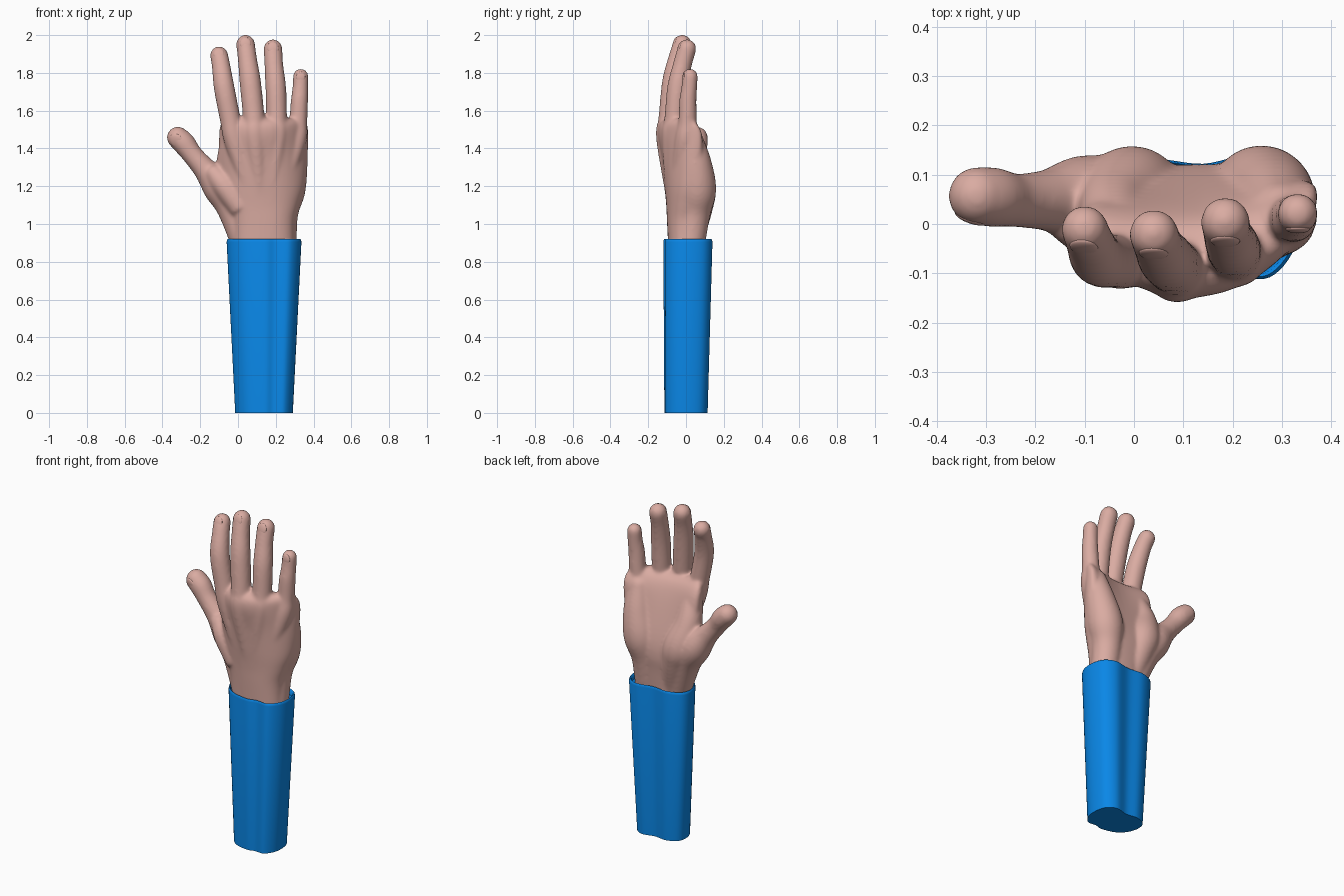
import bpy, bmesh, math
from mathutils import Vector, Matrix

cube = bpy.data.objects.get("Cube")
if cube:
    bpy.data.objects.remove(cube, do_unlink=True)


def material(name, rgb):
    m = bpy.data.materials.new(name)
    m.use_nodes = True
    m.diffuse_color = (*rgb, 1)
    m.node_tree.nodes["Principled BSDF"].inputs["Base Color"].default_value = (*rgb, 1)
    return m


skin = material("skin", (0.70, 0.41, 0.36))
blue = material("sleeve blue", (0.003, 0.255, 0.84))


def make_object(name, bm, mat):
    bmesh.ops.recalc_face_normals(bm, faces=bm.faces)
    mesh = bpy.data.meshes.new(name)
    bm.to_mesh(mesh)
    bm.free()
    mesh.materials.append(mat)
    obj = bpy.data.objects.new(name, mesh)
    bpy.context.collection.objects.link(obj)
    return obj


def smooth_path(points, steps, closed=False):
    """Catmull-Rom interpolation of points of any dimension."""
    p = [Vector(q) for q in points]
    p = [p[-1]] + p + p[:2] if closed else [2 * p[0] - p[1]] + p + [2 * p[-1] - p[-2]]
    out = []
    for a, b, c, d in zip(p, p[1:], p[2:], p[3:]):
        for i in range(steps):
            t = i / steps
            out.append(b + (c - a) * (t / 2) + (2 * a - 5 * b + 4 * c - d) * (t * t / 2)
                       + (3 * b - a - 3 * c + d) * (t ** 3 / 2))
    return out if closed else out + [p[-2]]


def loft(bm, rings):
    """Skin a list of equal-length rings and cap both ends."""
    loops = [[bm.verts.new(v) for v in ring] for ring in rings]
    n = len(loops[0])
    for lo, hi in zip(loops, loops[1:]):
        for i in range(n):
            j = (i + 1) % n
            bm.faces.new((lo[i], lo[j], hi[j], hi[i]))
    bm.faces.new(loops[0][::-1])
    bm.faces.new(loops[-1])


def frame(direction, outward):
    """Along, outward and sideways axes of a finger."""
    t = direction.normalized()
    n = (outward - t * outward.dot(t)).normalized()
    return t, n, t.cross(n)


FRONT = Vector((0, -1, 0))
THUMB_OUT = Vector((-0.45, -0.9, -0.1))


def tube(bm, points, outward=FRONT, sides=24):
    """Round limb through (x, y, z, radius) points with a domed tip."""
    path = smooth_path(points, 6)
    rings = []
    for i, p in enumerate(path):
        d = path[min(i + 1, len(path) - 1)].xyz - path[max(i - 1, 0)].xyz
        t, n, s = frame(d, outward)
        lift = [(0, 1)]
        if i == len(path) - 1:
            lift += [(math.sin(a), math.cos(a)) for a in (0.3, 0.6, 0.9, 1.2, 1.45)]
        for up, wide in lift:
            rings.append([p.xyz + t * up * p.w + wide * p.w *
                          (n * math.cos(2 * math.pi * k / sides) + s * math.sin(2 * math.pi * k / sides))
                          for k in range(sides)])
    loft(bm, rings)


# Finger chains run from the tendon at the wrist to the tip
FINGERS = {
    "index": [(0.07, -0.07, 1.13, 0.03), (-0.015, -0.075, 1.43, 0.055), (-0.04, -0.075, 1.55, 0.055),
              (-0.073, -0.07, 1.72, 0.055), (-0.09, -0.035, 1.84, 0.049), (-0.10, -0.01, 1.893, 0.048)],
    "middle": [(0.12, -0.075, 1.13, 0.03), (0.09, -0.098, 1.45, 0.06), (0.085, -0.09, 1.55, 0.057),
               (0.065, -0.07, 1.75, 0.057), (0.05, -0.045, 1.87, 0.051), (0.04, -0.02, 1.952, 0.050)],
    "ring": [(0.17, -0.075, 1.13, 0.03), (0.205, -0.07, 1.45, 0.058), (0.205, -0.06, 1.55, 0.055),
             (0.20, -0.045, 1.72, 0.055), (0.19, -0.02, 1.84, 0.050), (0.185, 0.005, 1.928, 0.050)],
    "little": [(0.22, -0.065, 1.13, 0.03), (0.30, -0.005, 1.42, 0.058), (0.318, 0.008, 1.54, 0.049),
               (0.325, 0.010, 1.65, 0.046), (0.33, 0.017, 1.72, 0.042), (0.332, 0.022, 1.782, 0.041)],
    "thumb": [(0.04, 0.015, 0.88, 0.07), (-0.03, 0.04, 1.09, 0.085), (-0.10, 0.05, 1.20, 0.09),
              (-0.175, 0.048, 1.29, 0.063), (-0.24, 0.048, 1.365, 0.055), (-0.285, 0.054, 1.425, 0.061),
              (-0.318, 0.057, 1.457, 0.059)],
}
# Flesh of the palm: thumb pad, outer heel and the web between thumb and index
PADS = [
    [(0.06, 0.03, 0.92, 0.065), (0.02, 0.055, 1.09, 0.088), (-0.01, 0.06, 1.19, 0.097),
     (-0.04, 0.03, 1.32, 0.075), (-0.03, -0.02, 1.45, 0.06)],
    [(0.235, 0.02, 0.86, 0.075), (0.235, 0.045, 1.05, 0.083), (0.257, 0.06, 1.18, 0.100),
     (0.283, 0.05, 1.32, 0.086), (0.295, 0.022, 1.46, 0.064)],
    [(0.02, -0.03, 1.08, 0.065), (-0.07, -0.015, 1.20, 0.065), (-0.125, 0.005, 1.265, 0.05)],
]

# Palm and wrist: (z, x min, x max, centre y, half depth, arch)
PALM = [(0.80, -0.02, 0.30, 0.0, 0.09, 0), (1.0, -0.03, 0.30, 0.005, 0.105, 0),
        (1.10, -0.06, 0.325, 0.008, 0.113, 0.2), (1.20, -0.085, 0.355, -0.002, 0.113, 0.6),
        (1.35, -0.10, 0.368, -0.03, 0.10, 1.1), (1.47, -0.10, 0.372, -0.06, 0.09, 1.6),
        (1.53, -0.092, 0.366, -0.072, 0.07, 1.6), (1.56, -0.07, 0.345, -0.075, 0.035, 1.6)]
bm = bmesh.new()
rings = []
for z, x0, x1, yc, depth, arch in smooth_path(PALM, 4):
    ring = []
    for k in range(48):
        a = 2 * math.pi * k / 48
        c, s = math.cos(a), math.sin(a)
        x = (x0 + x1) / 2 + (x1 - x0) / 2 * math.copysign(abs(c) ** 0.85, c)
        y = yc + depth * math.copysign(abs(s) ** 0.85, s) + arch * (x - 0.1) ** 2
        ring.append((x, y, z))
    rings.append(ring)
loft(bm, rings)
for pad in PADS:
    tube(bm, pad)
for name, chain in FINGERS.items():
    tube(bm, chain, THUMB_OUT if name == "thumb" else FRONT)

# Fuse everything into one soft surface
hand = make_object("hand", bm, skin)
remesh = hand.modifiers.new("fuse", "REMESH")
remesh.mode = "VOXEL"
remesh.voxel_size = 0.008
remesh.use_smooth_shade = True
soften = hand.modifiers.new("soften", "SMOOTH")
soften.factor = 0.5
soften.iterations = 16

# Fingernails, almost flush with the skin
for name, chain in FINGERS.items():
    tip, before = Vector(chain[-1]), Vector(chain[-2])
    t, n, s = frame(tip.xyz - before.xyz, THUMB_OUT if name == "thumb" else FRONT)
    r = tip.w
    place = (Matrix.Translation(tip.xyz + n * r * 0.77 - t * r * 0.15)
             @ Matrix((s, t, n)).transposed().to_4x4()
             @ Matrix.Diagonal((r * 0.6, r * 0.7, r * 0.21, 1)))
    bm = bmesh.new()
    bmesh.ops.create_uvsphere(bm, u_segments=24, v_segments=16, radius=1, matrix=place)
    nail = make_object(name + "_nail", bm, skin)
    nail.data.shade_smooth()

# Sleeve: a lobed outline tapering to the bottom, with a rounded open rim
OUTLINE = [(-0.06, 0.03), (-0.032, -0.045), (0.035, -0.098), (0.14, -0.12), (0.20, -0.108),
           (0.275, -0.108), (0.325, -0.05), (0.335, 0.03), (0.31, 0.105), (0.24, 0.14),
           (0.14, 0.122), (0.04, 0.13), (-0.04, 0.095)]
outline = smooth_path(OUTLINE, 6, closed=True)
mid = Vector((0.1375, 0.01))
bm = bmesh.new()
rings = []
for z, sx, sy, shift in [(0, 0.77, 0.88, -0.01), (0.905, 1, 1, 0), (0.916, 0.99, 0.985, 0),
                         (0.92, 0.97, 0.96, 0), (0.915, 0.94, 0.92, 0), (0.89, 0.92, 0.89, 0)]:
    rings.append([(mid.x + (p.x - mid.x) * sx, mid.y + shift + (p.y - mid.y) * sy, z) for p in outline])
loft(bm, rings)
sleeve = make_object("sleeve", bm, blue)
bpy.ops.object.select_all(action="DESELECT")
sleeve.select_set(True)
bpy.context.view_layer.objects.active = sleeve
bpy.ops.object.shade_smooth_by_angle(angle=math.radians(50))
